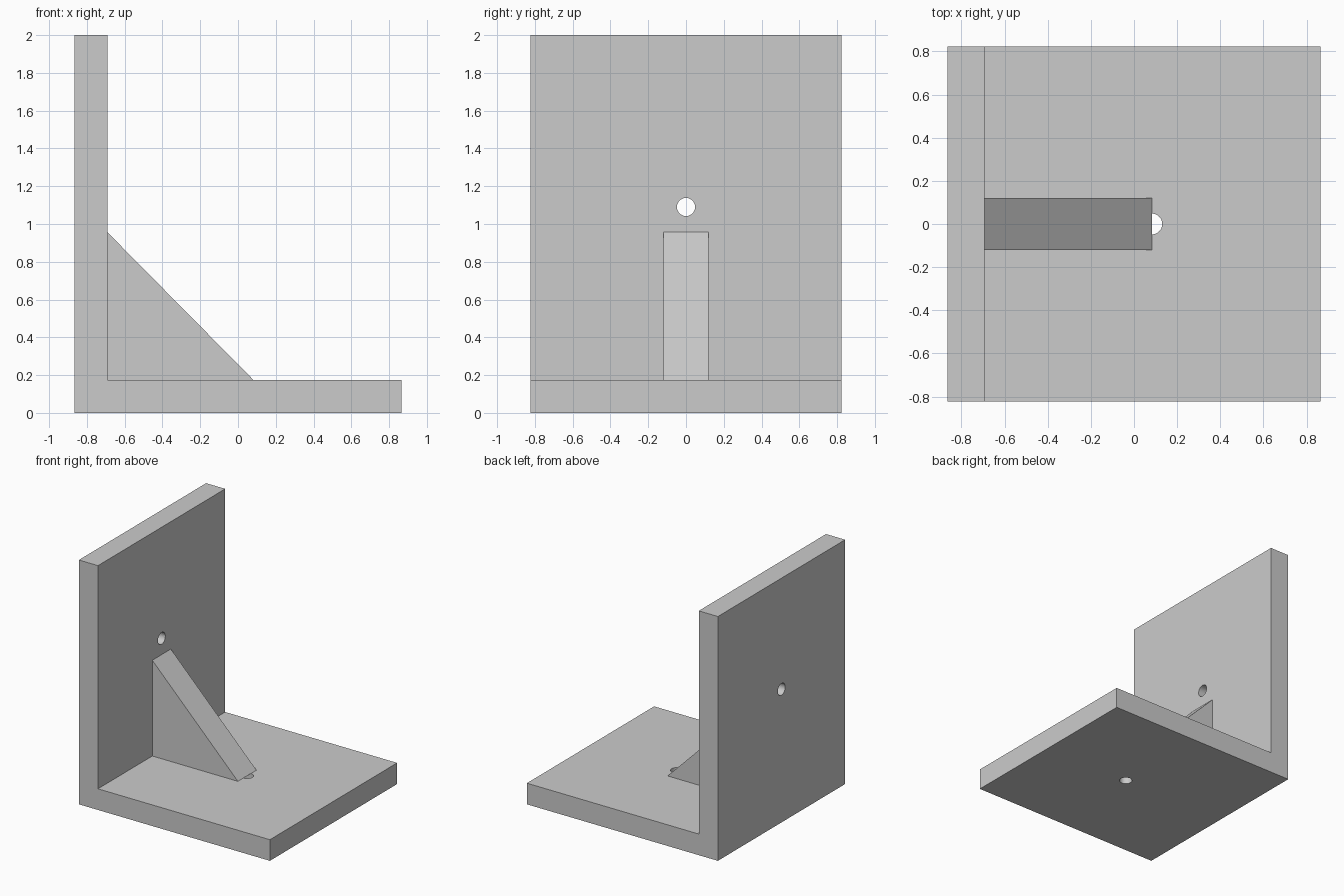
import bpy
import bmesh
from math import radians
from mathutils import Matrix, Vector

cube = bpy.data.objects.get("Cube")
if cube:
    bpy.data.objects.remove(cube, do_unlink=True)

# Main dimensions
HALF_X, HALF_Y, HEIGHT = 0.865, 0.823, 2.0
THICK = 0.173
WALL_X = -HALF_X + THICK
GUSSET_X, GUSSET_Z, GUSSET_Y = 0.083, 0.957, 0.12
HOLE_R, HOLE_Z = 0.048, 1.09

grey = bpy.data.materials.new("plain grey")
grey.use_nodes = True
colour = (0.6, 0.6, 0.6, 1)
grey.diffuse_color = colour
grey.node_tree.nodes["Principled BSDF"].inputs["Base Color"].default_value = colour


def add_object(name, bm):
    bmesh.ops.recalc_face_normals(bm, faces=bm.faces)
    mesh = bpy.data.meshes.new(name)
    bm.to_mesh(mesh)
    bm.free()
    mesh.materials.append(grey)
    obj = bpy.data.objects.new(name, mesh)
    bpy.context.collection.objects.link(obj)
    return obj


def extrude_profile(name, points, half_y):
    """Extrude an outline in the xz plane along y."""
    bm = bmesh.new()
    face = bm.faces.new([bm.verts.new((x, -half_y, z)) for x, z in points])
    result = bmesh.ops.extrude_face_region(bm, geom=[face])
    verts = [v for v in result["geom"] if isinstance(v, bmesh.types.BMVert)]
    bmesh.ops.translate(bm, verts=verts, vec=(0, 2 * half_y, 0))
    return add_object(name, bm)


def drill(target, name, centre, rotation):
    """Cut a round hole through the target."""
    bm = bmesh.new()
    bmesh.ops.create_cone(bm, cap_ends=True, segments=48, radius1=HOLE_R,
                          radius2=HOLE_R, depth=THICK * 2,
                          matrix=Matrix.Translation(Vector(centre)) @ rotation)
    cutter = add_object(name, bm)
    cutter.hide_render = True
    cutter.hide_viewport = True
    cutter.display_type = 'WIRE'
    mod = target.modifiers.new(name, 'BOOLEAN')
    mod.operation = 'DIFFERENCE'
    mod.solver = 'EXACT'
    mod.object = cutter


# L-shaped bracket: base plate and upright wall
bracket = extrude_profile("bracket_body", [
    (-HALF_X, 0), (HALF_X, 0), (HALF_X, THICK),
    (WALL_X, THICK), (WALL_X, HEIGHT), (-HALF_X, HEIGHT)], HALF_Y)

# Screw holes, one in the base and one in the wall
drill(bracket, "base_hole_cutter", (GUSSET_X, 0, THICK / 2), Matrix.Identity(4))
drill(bracket, "wall_hole_cutter", (WALL_X - THICK / 2, 0, HOLE_Z),
      Matrix.Rotation(radians(90), 4, 'Y'))

# Triangular brace in the corner
extrude_profile("corner_gusset", [
    (WALL_X, THICK), (GUSSET_X, THICK), (WALL_X, GUSSET_Z)], GUSSET_Y)

# Smooth only the round hole walls
bpy.ops.object.select_all(action='DESELECT')
bracket.select_set(True)
bpy.context.view_layer.objects.active = bracket
bpy.ops.object.shade_smooth_by_angle(angle=radians(30))
